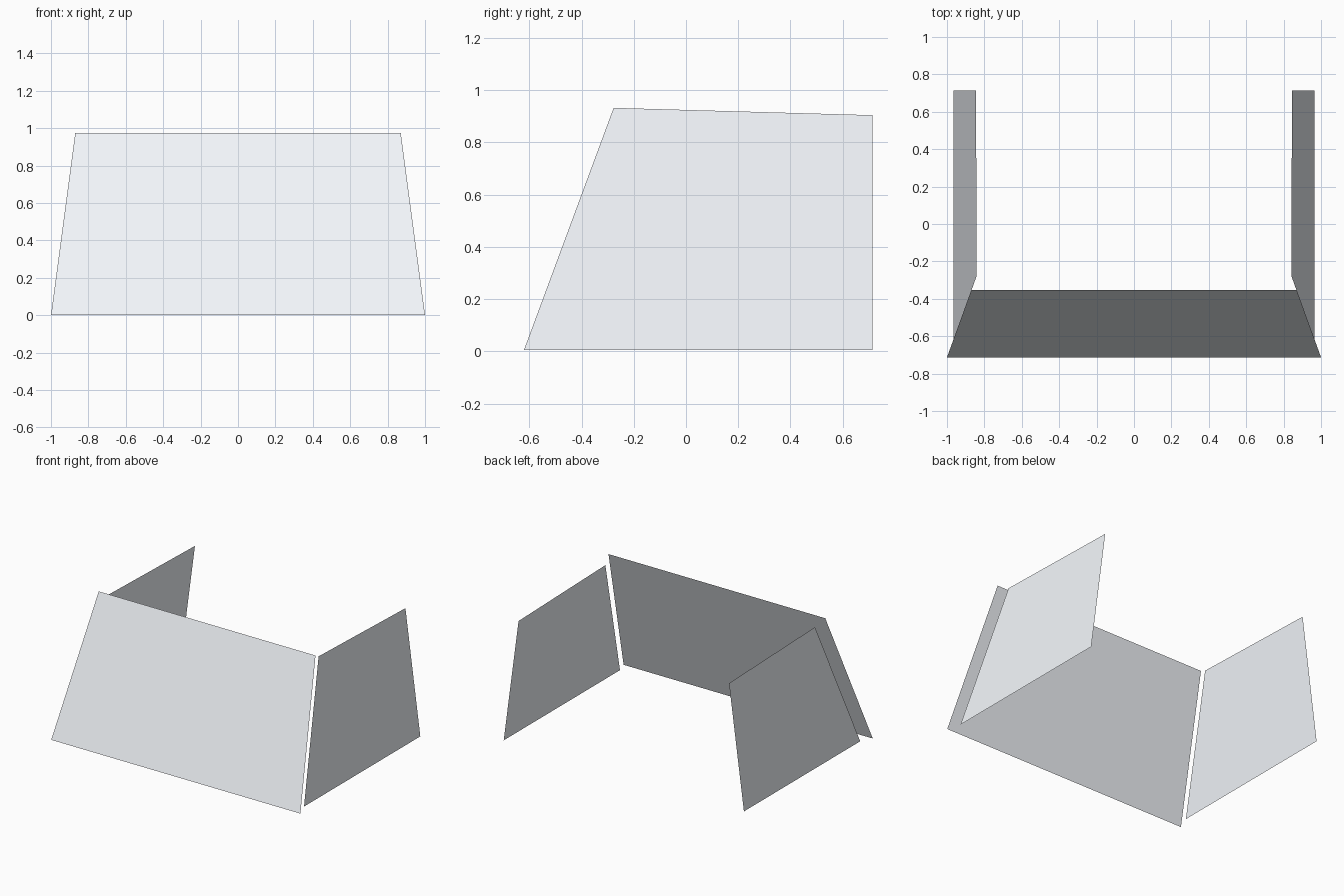
import bpy

if "Cube" in bpy.data.objects:
    bpy.data.objects.remove(bpy.data.objects["Cube"])

# Pale glass colour shared by all panes
glass = bpy.data.materials.new("pale_glass")
glass.diffuse_color = (0.91, 0.94, 0.98, 1)
glass.use_nodes = True
glass.node_tree.nodes["Principled BSDF"].inputs["Base Color"].default_value = glass.diffuse_color


def panel(name, corners):
    """Single flat sheet from its four corners."""
    mesh = bpy.data.meshes.new(name)
    mesh.from_pydata(corners, [], [tuple(range(len(corners)))])
    mesh.update()
    mesh.materials.append(glass)
    obj = bpy.data.objects.new(name, mesh)
    bpy.context.collection.objects.link(obj)
    return obj


# Front pane, leaning back
panel("front_pane", [(-1, -0.713, 0), (1, -0.713, 0),
                     (0.87, -0.354, 0.975), (-0.87, -0.354, 0.975)])

# Side panes, leaning inwards: outline as (y, z), x follows the lean
outline = [(-0.62, 0.006), (0.713, 0.006), (0.713, 0.904), (-0.277, 0.932)]
for side, name in ((1, "right_pane"), (-1, "left_pane")):
    pts = [(side * (0.965 - 0.133 * z), y, z) for y, z in outline]
    panel(name, pts if side > 0 else pts[::-1])
